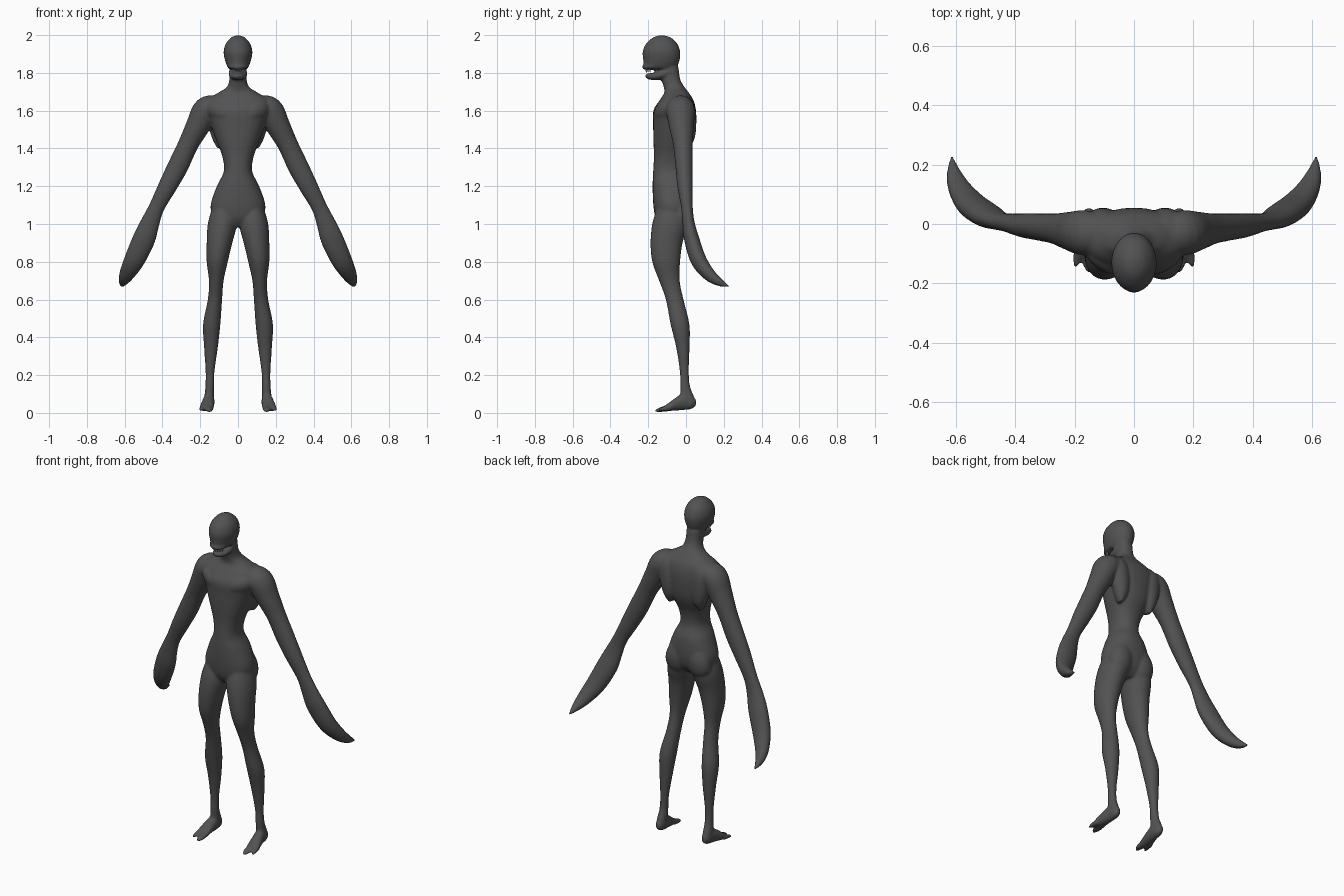
import bpy, bmesh, math
from mathutils import Vector

skin = bpy.data.materials.new("dark grey skin")
skin.diffuse_color = (0.085, 0.085, 0.085, 1)
ivory = bpy.data.materials.new("pale teeth")
ivory.diffuse_color = (0.6, 0.6, 0.57, 1)
bm = bmesh.new()


def spline(rows, steps=5):
    """Smoothly resample section rows."""
    rows = [Vector(r) for r in rows]
    out = []
    for i in range(len(rows) - 1):
        p0, p1, p2 = rows[max(i - 1, 0)], rows[i], rows[i + 1]
        p3 = rows[min(i + 2, len(rows) - 1)]
        for s in range(steps):
            t = s / steps
            out.append(0.5 * (2 * p1 + (p2 - p0) * t + (2 * p0 - 5 * p1 + 4 * p2 - p3) * t * t
                              + (3 * p1 - p0 - 3 * p2 + p3) * t ** 3))
    return out + [rows[-1]]


def loft(rows, sides=(1,), axes=None, power=2.0, n=28):
    """Rows are x, y, z, half width, half depth; axes=None follows the path."""
    secs = spline(rows)
    for sx in sides:
        rings = []
        for i, r in enumerate(secs):
            c = Vector(r[:3])
            if axes:
                u, v = Vector(axes[0]), Vector(axes[1])
            else:
                t = (Vector(secs[min(i + 1, len(secs) - 1)][:3]) - Vector(secs[max(i - 1, 0)][:3])).normalized()
                v = Vector((0, 1, 0))
                v = (v - t * v.dot(t)).normalized()
                u = v.cross(t)
            ring = []
            for k in range(n):
                a = math.tau * k / n
                ca, sa = math.cos(a), math.sin(a)
                p = c + u * (math.copysign(abs(ca) ** (2 / power), ca) * max(r[3], .002)) \
                      + v * (math.copysign(abs(sa) ** (2 / power), sa) * max(r[4], .002))
                ring.append(bm.verts.new((p.x * sx, p.y, p.z)))
            rings.append(ring)
        for a, b in zip(rings, rings[1:]):
            for k in range(n):
                bm.faces.new((a[k], a[(k + 1) % n], b[(k + 1) % n], b[k]))
        bm.faces.new(rings[0][::-1])
        bm.faces.new(rings[-1])


XY = ((1, 0, 0), (0, 1, 0))
XZ = ((1, 0, 0), (0, 0, 1))
BOTH = (1, -1)

# torso and neck
loft([(0, -.08, .985, .04, .05), (0, -.075, 1.03, .125, .085), (0, -.073, 1.10, .145, .1),
      (0, -.077, 1.2, .112, .1), (0, -.088, 1.28, .075, .086), (0, -.082, 1.36, .084, .088),
      (0, -.065, 1.45, .118, .108), (0, -.06, 1.53, .145, .114), (0, -.06, 1.6, .165, .113),
      (0, -.05, 1.655, .165, .09), (0, -.05, 1.695, .105, .065), (0, -.063, 1.725, .06, .055),
      (0, -.08, 1.765, .046, .05), (0, -.09, 1.83, .045, .05)], axes=XY, power=2.25)

# chest, shoulder blades and buttocks
loft([(.02, -.1, 1.575, .03, .04), (.07, -.115, 1.585, .055, .055), (.13, -.095, 1.6, .05, .05),
      (.17, -.06, 1.61, .03, .04)], BOTH, axes=((0, 0, 1), (0, 1, 0)))
loft([(.1, 0, 1.4, .01, .02), (.1, .008, 1.46, .04, .04), (.105, .01, 1.55, .055, .045),
      (.11, .005, 1.63, .05, .04), (.1, -.01, 1.68, .03, .02)], BOTH, axes=XY)
loft([(.07, -.04, .97, .03, .03), (.075, -.03, 1.02, .065, .052), (.07, -.025, 1.09, .068, .055),
      (.06, -.035, 1.17, .04, .04)], BOTH, axes=XY)

# head with muzzle and lower jaw
loft([(0, -.14, 1.822, .05, .075), (0, -.134, 1.84, .06, .09), (0, -.13, 1.87, .07, .097),
      (0, -.13, 1.91, .0765, .1), (0, -.129, 1.95, .067, .086), (0, -.128, 1.98, .045, .058),
      (0, -.128, 1.993, .026, .034), (0, -.128, 2.0, .004, .004)], axes=XY)
loft([(0, -.12, 1.84, .055, .02), (0, -.17, 1.836, .056, .02), (0, -.212, 1.832, .04, .016),
      (0, -.233, 1.83, .012, .007)], axes=XZ)
loft([(0, -.08, 1.81, .045, .035), (0, -.12, 1.795, .05, .03), (0, -.165, 1.782, .044, .021),
      (0, -.2, 1.782, .03, .016), (0, -.216, 1.784, .01, .007)], axes=XZ)

# arms tapering into curved blade hands
loft([(.1, -.035, 1.63, .05, .06), (.165, -.03, 1.605, .071, .076), (.212, -.024, 1.52, .064, .066),
      (.264, -.016, 1.42, .054, .052), (.318, -.01, 1.305, .055, .046), (.37, -.005, 1.205, .05, .041),
      (.43, .005, 1.09, .042, .031), (.464, .013, 1.01, .05, .032), (.498, .03, .92, .06, .04),
      (.548, .066, .81, .055, .042), (.588, .12, .735, .041, .034), (.608, .175, .693, .024, .022),
      (.615, .232, .667, .003, .003)], BOTH)

# legs
loft([(.078, -.08, 1.08, .06, .075), (.083, -.085, 1.0, .077, .094), (.098, -.103, .9, .068, .085),
      (.110, -.105, .8, .056, .074), (.115, -.088, .7, .039, .055), (.122, -.06, .6, .038, .047),
      (.139, -.032, .47, .046, .05), (.143, -.017, .35, .037, .036), (.148, -.009, .22, .024, .024),
      (.15, -.005, .14, .023, .027), (.152, .008, .08, .026, .036), (.152, .01, .03, .022, .03)],
     BOTH, axes=XY)

# feet and split toes
loft([(.152, .052, .055, .012, .018), (.152, .03, .055, .025, .034), (.154, -.01, .06, .03, .045),
      (.16, -.05, .048, .034, .036), (.165, -.09, .032, .038, .022), (.167, -.115, .023, .036, .014)],
     BOTH, axes=XZ)
loft([(.152, -.09, .026, .02, .018), (.152, -.135, .018, .021, .013), (.153, -.163, .011, .008, .006)],
     BOTH, axes=XZ)
loft([(.186, -.08, .028, .016, .016), (.193, -.12, .022, .014, .012), (.196, -.145, .016, .007, .006)],
     BOTH, axes=XZ)

# fuse everything into one skin
bmesh.ops.recalc_face_normals(bm, faces=bm.faces)
mesh = bpy.data.meshes.new("body")
bm.to_mesh(mesh)
bm.free()
body = bpy.data.objects.new("body", mesh)
bpy.context.collection.objects.link(body)
mesh.materials.append(skin)
fuse = body.modifiers.new("fuse", 'REMESH')
fuse.mode = 'VOXEL'
fuse.voxel_size = 0.0065
fuse.use_smooth_shade = True
relax = body.modifiers.new("relax", 'SMOOTH')
relax.factor = 0.5
relax.iterations = 8

# small teeth along the upper jaw
tb = bmesh.new()
for k in range(-3, 4):
    a = k * 0.33
    res = bmesh.ops.create_cone(tb, cap_ends=True, segments=6, radius1=.001, radius2=.005, depth=.016)
    bmesh.ops.translate(tb, verts=res["verts"],
                        vec=(.036 * math.sin(a), -.165 - .046 * math.cos(a), 1.811))
tm = bpy.data.meshes.new("teeth")
tb.to_mesh(tm)
tb.free()
tm.materials.append(ivory)
bpy.context.collection.objects.link(bpy.data.objects.new("teeth", tm))
